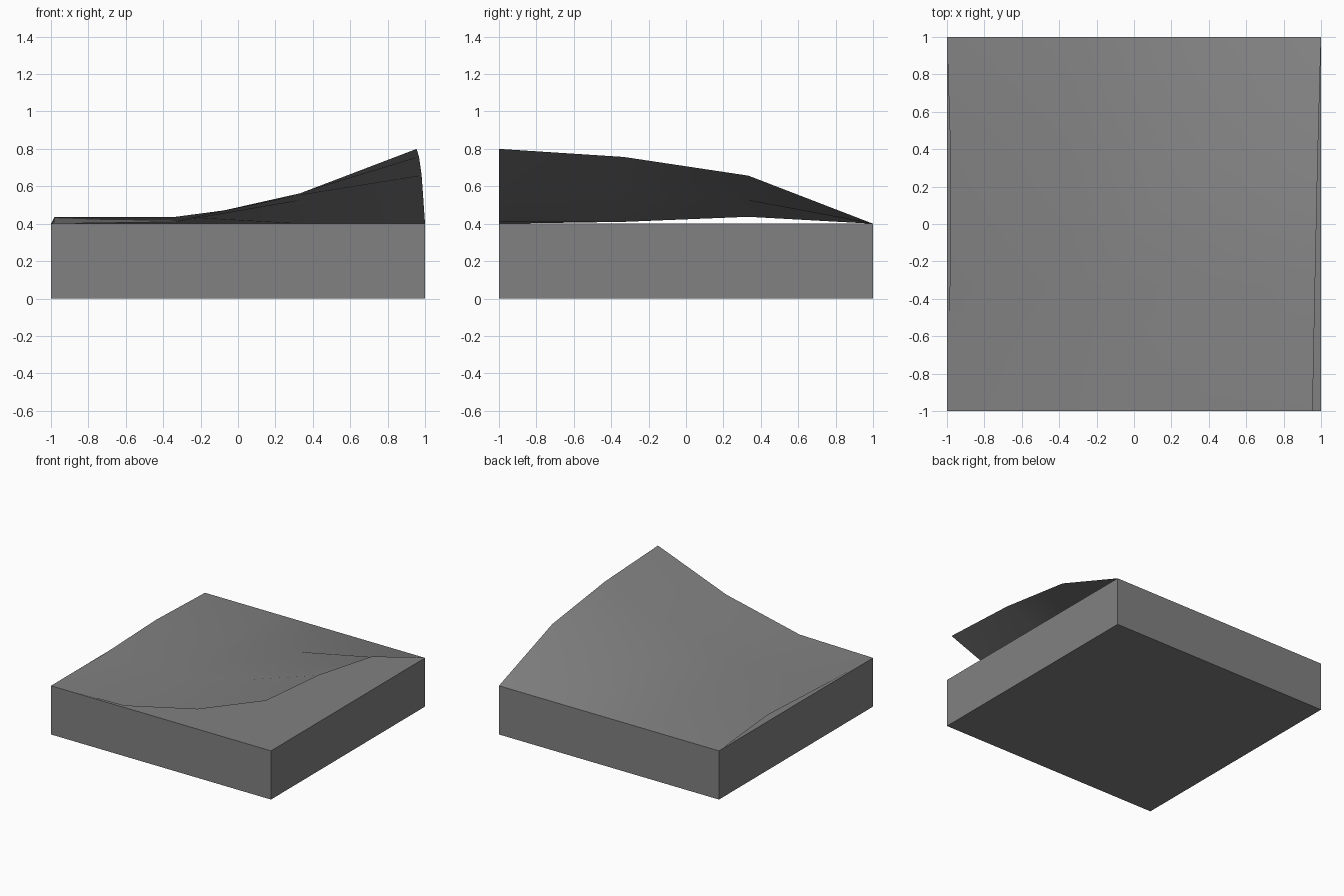
import bpy
import bmesh

cube = bpy.data.objects.get("Cube")
if cube:
    bpy.data.objects.remove(cube, do_unlink=True)

# One plain grey for everything
grey = bpy.data.materials.new("plain_grey")
grey.use_nodes = True
colour = (0.22, 0.22, 0.22, 1.0)
grey.diffuse_color = colour
grey.node_tree.nodes["Principled BSDF"].inputs["Base Color"].default_value = colour

BLOCK_HEIGHT = 0.4


def add_object(name, bm, smooth=False):
    mesh = bpy.data.meshes.new(name)
    for face in bm.faces:
        face.smooth = smooth
    bm.to_mesh(mesh)
    bm.free()
    mesh.materials.append(grey)
    obj = bpy.data.objects.new(name, mesh)
    bpy.context.collection.objects.link(obj)
    return obj


# Base block
bm = bmesh.new()
bmesh.ops.create_cube(bm, size=2)
for v in bm.verts:
    v.co.z = BLOCK_HEIGHT if v.co.z > 0 else 0
add_object("base_block", bm)

# Curling top sheet: lift of each grid point, rows front to back, columns -x to +x
LIFT = [
    [0.0, 0.013, 0.163, 0.4],
    [0.01, 0.01, 0.153, 0.357],
    [0.037, 0.037, 0.125, 0.257],
    [0.0, 0.0, 0.0, 0.0],
]
# Sideways pull of the two free side edges, front to back
PULL_RIGHT = [0.0, 0.015, 0.02, 0.0]
PULL_LEFT = [-0.045, -0.032, -0.018, 0.0]

bm = bmesh.new()
bmesh.ops.create_grid(bm, x_segments=3, y_segments=3, size=1)
for v in bm.verts:
    col = round((v.co.x + 1) * 1.5)
    row = round((v.co.y + 1) * 1.5)
    v.co.z = BLOCK_HEIGHT + LIFT[row][col]
    if col == 0:
        v.co.x += PULL_RIGHT[row]
    elif col == 3:
        v.co.x += PULL_LEFT[row]
add_object("curled_top_sheet", bm, smooth=True)
